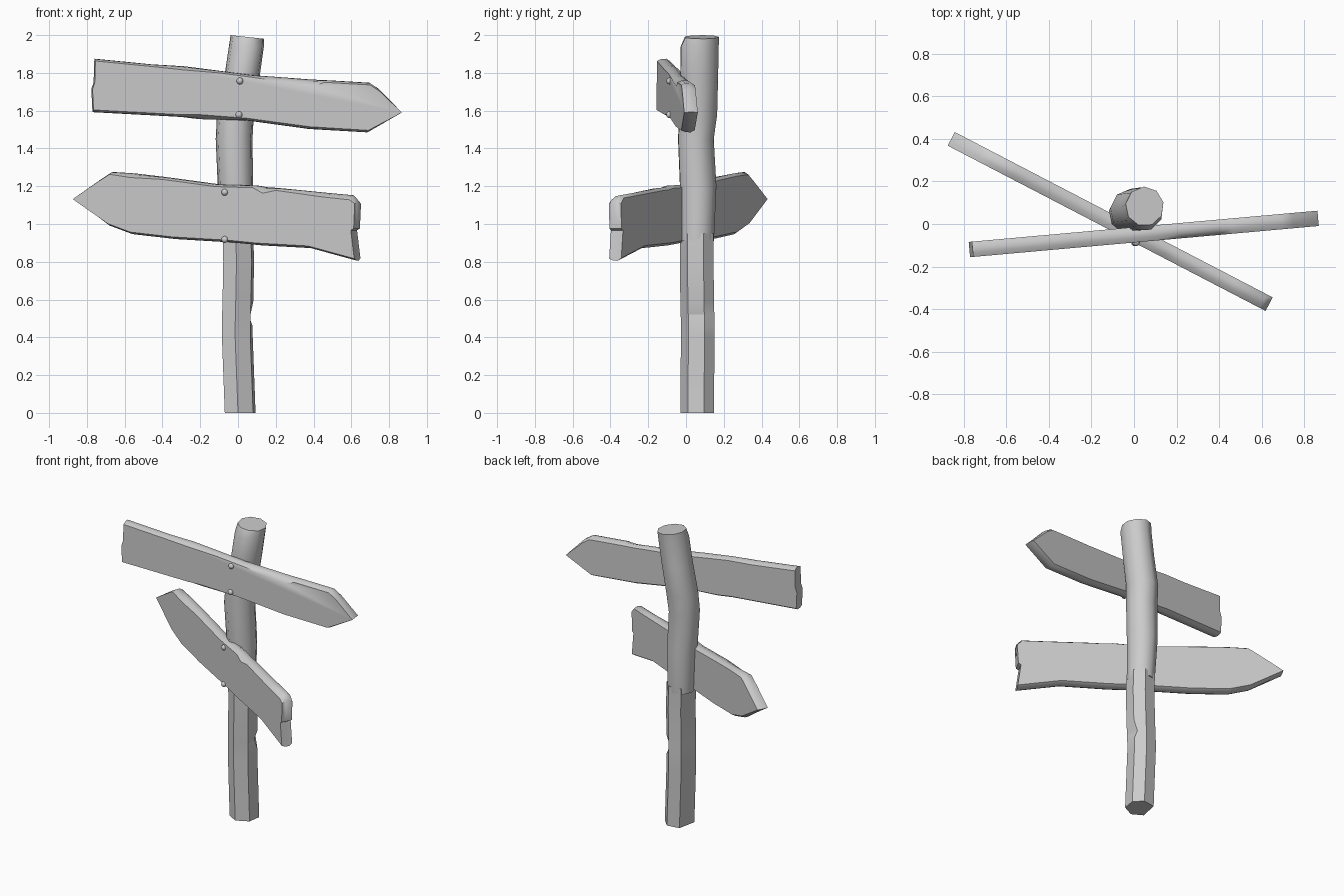
import bpy, bmesh, math
from mathutils import Vector

cube = bpy.data.objects.get("Cube")
if cube:
    bpy.data.objects.remove(cube, do_unlink=True)

grey = bpy.data.materials.new("weathered grey")
grey.use_nodes = True
grey.diffuse_color = (0.6, 0.6, 0.6, 1)
grey.node_tree.nodes["Principled BSDF"].inputs["Base Color"].default_value = (0.6, 0.6, 0.6, 1)


def loft(name, rings, angle):
    """Skin a stack of equal-length closed rings and cap both ends."""
    bm = bmesh.new()
    loops = [[bm.verts.new(p) for p in ring] for ring in rings]
    for a, b in zip(loops, loops[1:]):
        for i in range(len(a)):
            j = (i + 1) % len(a)
            bm.faces.new((a[i], a[j], b[j], b[i]))
    bm.faces.new(loops[0][::-1])
    bm.faces.new(loops[-1])
    bmesh.ops.recalc_face_normals(bm, faces=bm.faces)
    mesh = bpy.data.meshes.new(name)
    bm.to_mesh(mesh)
    bm.free()
    obj = bpy.data.objects.new(name, mesh)
    bpy.context.collection.objects.link(obj)
    finish(obj, angle)


def finish(obj, angle):
    obj.data.materials.append(grey)
    bpy.ops.object.select_all(action='DESELECT')
    obj.select_set(True)
    bpy.context.view_layer.objects.active = obj
    bpy.ops.object.shade_smooth_by_angle(angle=math.radians(angle))


def board(name, outline, slope, middle, nails):
    """Plank turned about z; outline holds x, z and how deep the front edge is worn."""
    normal = Vector((-slope, 1, 0)).normalized()
    front_y = -0.087

    def ring(depth, worn, wear):
        points = []
        for x, z, chip in outline:
            side = max(-1, min(1, (z - middle + 0.11 * x) / 0.12))
            drop = side * worn + chip * wear
            points.append(Vector((x, front_y + slope * x, z - drop)) + normal * depth)
        return points

    loft(name, [ring(0, 0.012, 1), ring(0.022, 0.002, 0.3),
                ring(0.05, 0, 0), ring(0.072, 0.014, 0)], 50)
    # Nail heads
    for i, (x, z) in enumerate(nails):
        bpy.ops.mesh.primitive_uv_sphere_add(segments=12, ring_count=8, radius=0.018,
                                             location=(x, front_y + slope * x, z))
        nail = bpy.context.object
        nail.name = f"{name}_nail_{i + 1}"
        finish(nail, 60)


# Lower post: faceted, slightly bent, with a chip in one edge
section = [(-.07, .01), (0, -.03), (.08, .01), (.093, .095), (.04, .148), (-.045, .135)]
lower = []
for z, dx, dy, chip in [(0, 0, 0, 0), (.4, -.015, .003, 0), (.46, -.015, .003, 0),
                        (.52, -.014, .002, .025), (.59, -.012, 0, 0),
                        (.8, -.008, -.002, 0), (.95, -.012, -.002, 0)]:
    lower.append([(x + dx - (chip if i == 3 else 0), y + dy, z)
                  for i, (x, y) in enumerate(section)])
loft("lower_post", lower, 20)

# Upper post: thicker, rounded and leaning
upper = []
for z, cx, cy, rx, ry in [(.91, -.005, .058, .086, .09), (1.2, -.013, .062, .095, .099),
                          (1.45, -.02, .05, .099, .097), (1.58, -.013, .062, .099, .103),
                          (1.78, .022, .067, .095, .103), (1.94, .045, .07, .094, .103),
                          (1.99, .05, .083, .09, .093)]:
    tilt = .11 if z > 1.98 else 0
    ring = []
    for i in range(9):
        a = math.tau * (i + .3) / 9
        x = rx * math.cos(a)
        ring.append((cx + x, cy + ry * math.sin(a), z - tilt * x))
    upper.append(ring)
loft("upper_post", upper, 55)

# Upper board, pointing to the model's left
board("upper_board", [
    (-.755, 1.875, 0), (-.45, 1.845, 0), (-.28, 1.835, .008), (-.1, 1.812, 0),
    (.08, 1.788, 0), (.22, 1.778, .012), (.39, 1.765, .025), (.46, 1.762, 0),
    (.7, 1.748, 0), (.75, 1.715, 0), (.868, 1.592, 0), (.69, 1.485, 0),
    (.38, 1.503, 0), (.05, 1.548, 0), (-.2, 1.555, -.012), (-.3, 1.567, 0),
    (-.765, 1.592, 0), (-.77, 1.71, 0), (-.758, 1.75, 0)],
    .0895, 1.67, [(.01, 1.757), (.005, 1.578)])

# Lower board, pointing to the model's right, with a split square end
board("lower_board", [
    (-.875, 1.13, 0), (-.74, 1.235, 0), (-.68, 1.275, 0), (-.57, 1.268, .01),
    (-.4, 1.248, 0), (-.12, 1.21, 0), (.08, 1.204, 0), (.13, 1.195, .02),
    (.2, 1.19, 0), (.45, 1.165, .01), (.59, 1.152, .012), (.618, 1.12, 0),
    (.612, .975, 0), (.597, .965, 0), (.615, .805, 0), (.37, .872, 0),
    (.1, .887, 0), (-.05, .902, 0), (-.35, .92, 0), (-.57, .945, 0), (-.69, .99, 0)],
    -.52, 1.05, [(-.07, 1.168), (-.07, .918)])
